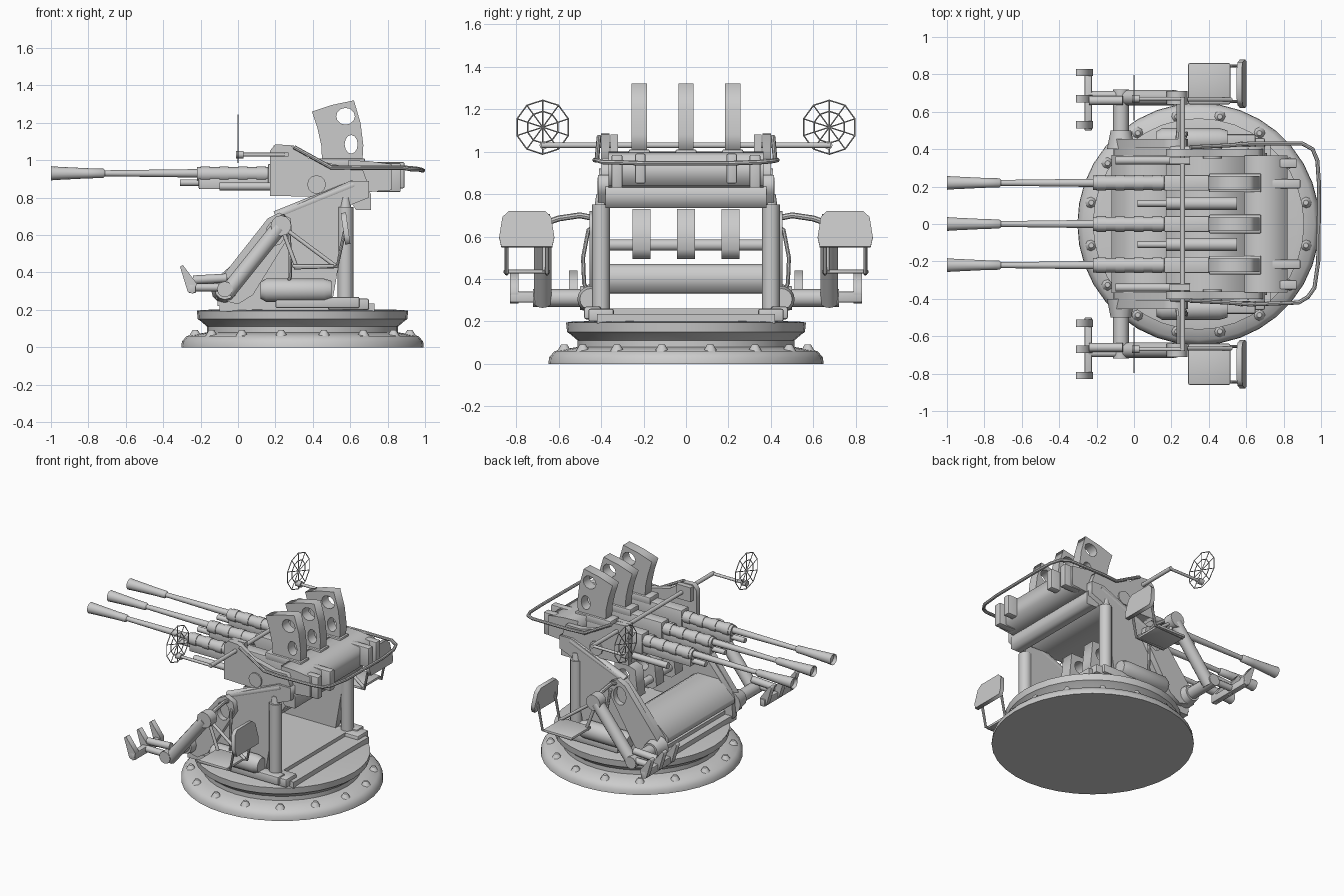
import bpy, bmesh, math
from mathutils import Vector, Matrix


def add(name, me, smooth=False):
    ob = bpy.data.objects.new(name, me)
    bpy.context.collection.objects.link(ob)
    if smooth:
        bpy.ops.object.select_all(action='DESELECT')
        ob.select_set(True)
        bpy.context.view_layer.objects.active = ob
        bpy.ops.object.shade_smooth_by_angle(angle=math.radians(40))
    return ob


def from_bm(name, bm, smooth=False):
    bmesh.ops.recalc_face_normals(bm, faces=bm.faces)
    me = bpy.data.meshes.new(name)
    bm.to_mesh(me)
    bm.free()
    return add(name, me, smooth)


def box(name, x, y, z, bevel=0.0):
    bm = bmesh.new()
    y = sorted(y)
    c = [(a[0] + a[1]) / 2 for a in (x, y, z)]
    s = [a[1] - a[0] for a in (x, y, z)]
    bmesh.ops.create_cube(bm, size=1, matrix=Matrix.Translation(c) @ Matrix.Diagonal((*s, 1)))
    if bevel:
        bmesh.ops.bevel(bm, geom=bm.edges[:], offset=bevel, segments=2, affect='EDGES', profile=0.5)
    return from_bm(name, bm, bool(bevel))


def rod(name, a, b, r1, r2=None, n=12):
    a, b = Vector(a), Vector(b)
    d = b - a
    bm = bmesh.new()
    m = Matrix.Translation((a + b) / 2) @ d.to_track_quat('Z', 'Y').to_matrix().to_4x4()
    bmesh.ops.create_cone(bm, cap_ends=True, segments=n, radius1=r1,
                          radius2=r1 if r2 is None else r2, depth=d.length, matrix=m)
    return from_bm(name, bm, True)


def lathe(name, prof, centre, axis='Z', n=36):
    bm = bmesh.new()
    vs = [bm.verts.new((r, 0, z)) for r, z in prof]
    es = [bm.edges.new(p) for p in zip(vs, vs[1:])]
    bmesh.ops.spin(bm, geom=vs + es, cent=(0, 0, 0), axis=(0, 0, 1), angle=2 * math.pi, steps=n)
    bmesh.ops.remove_doubles(bm, verts=bm.verts, dist=1e-4)
    if axis == 'X':
        bm.transform(Matrix.Rotation(math.pi / 2, 4, 'Y'))
    bm.transform(Matrix.Translation(centre))
    return from_bm(name, bm, True)


def curve_mesh(name, cu, matrix=None, smooth=False):
    tmp = bpy.data.objects.new(name + "_tmp", cu)
    bpy.context.collection.objects.link(tmp)
    dg = bpy.context.evaluated_depsgraph_get()
    me = bpy.data.meshes.new_from_object(tmp.evaluated_get(dg))
    bpy.data.objects.remove(tmp)
    if matrix:
        me.transform(matrix)
    return add(name, me, smooth)


def spline(cu, pts, cyclic):
    sp = cu.splines.new('POLY')
    sp.points.add(len(pts) - 1)
    for p, c in zip(sp.points, pts):
        p.co = (*c, 1) if len(c) == 3 else (*c, 0, 1)
    sp.use_cyclic_u = cyclic


def pipe(name, pts, r, cyclic=False, res=2):
    cu = bpy.data.curves.new(name, 'CURVE')
    cu.dimensions = '3D'
    cu.bevel_depth, cu.bevel_resolution, cu.use_fill_caps = r, res, True
    spline(cu, pts, cyclic)
    return curve_mesh(name, cu, smooth=True)


def plate(name, pts, y0, y1, holes=()):
    """Side profile in x-z, extruded in y; holes are (x, z, rx, rz)."""
    cu = bpy.data.curves.new(name, 'CURVE')
    cu.dimensions, cu.fill_mode, cu.extrude = '2D', 'BOTH', abs(y1 - y0) / 2
    spline(cu, pts, True)
    for hx, hz, rx, rz in holes:
        ang = [i * math.pi / 6 for i in range(12)]
        spline(cu, [(hx + rx * math.cos(t), hz + rz * math.sin(t)) for t in ang], True)
    m = Matrix.Translation((0, (y0 + y1) / 2, 0)) @ Matrix.Rotation(math.pi / 2, 4, 'X')
    return curve_mesh(name, cu, m)


# Round base with bolted flange and turntable
CX = 0.345
lathe("base", [(0, 0), (0.648, 0), (0.645, 0.03), (0.62, 0.06), (0.54, 0.075), (0.51, 0.08), (0.51, 0.11),
               (0.545, 0.14), (0.56, 0.15), (0.565, 0.195), (0.53, 0.2), (0, 0.21)], (CX, 0, 0))
for i in range(16):
    t = (i + 0.5) * math.pi / 8
    x, y = CX + 0.585 * math.cos(t), 0.585 * math.sin(t)
    rod("flange_bolt", (x, y, 0.055), (x, y, 0.092), 0.036, 0.014, 8)
box("deck_plate", (-0.1, 0.73), (-0.42, 0.42), (0.19, 0.235))
box("deck_step", (-0.05, 0.6), (-0.37, 0.37), (0.23, 0.26))

# Raised sloping locker and spare magazines
plate("front_locker", [(-0.12, 0.33), (-0.12, 0.365), (0.0, 0.47), (0.16, 0.47), (0.2, 0.45), (0.2, 0.34)], -0.37, 0.37)
for y in (-0.21, 0, 0.21):
    plate("spare_magazine", [(0.2, 0.52), (0.22, 0.71), (0.28, 0.73), (0.38, 0.73), (0.4, 0.54), (0.37, 0.495), (0.23, 0.495)],
          y - 0.043, y + 0.043, [(0.31, 0.65, 0.045, 0.045)])
rod("magazine_rail", (0.25, -0.37, 0.56), (0.25, 0.37, 0.56), 0.027)

# Three guns
for y in (-0.22, 0, 0.22):
    lathe("barrel", [(0, 0.02), (0.028, 0.02), (0.038, 0), (0.036, 0.02), (0.027, 0.2), (0.025, 0.28), (0.016, 0.29),
                     (0.022, 0.75), (0.022, 0.82), (0, 0.82)], (-1, y, 0.93), 'X', 14)
    rod("recoil_jacket", (-0.22, y, 0.925), (0.2, y, 0.925), 0.038)
    for x in (-0.2, -0.1, 0.0, 0.1):
        rod("jacket_collar", (x, y, 0.925), (x + 0.05, y, 0.925), 0.042)
    rod("gas_tube", (-0.31, y, 0.88), (-0.2, y, 0.88), 0.018)
    box("lower_receiver", (-0.21, 0.3), (y - 0.03, y + 0.03), (0.845, 0.91), 0.008)
    box("receiver", (0.16, 0.72), (y - 0.042, y + 0.042), (0.84, 0.98), 0.008)
    box("feed_block", (0.4, 0.68), (y - 0.05, y + 0.05), (0.96, 1.01), 0.008)
    # Tall pierced magazine
    plate("magazine", [(0.395, 1.26), (0.5, 1.295), (0.62, 1.32), (0.655, 1.2), (0.67, 1.08), (0.665, 0.99), (0.45, 0.99),
                       (0.445, 1.08), (0.425, 1.17)], y - 0.036, y + 0.036,
          [(0.575, 1.235, 0.05, 0.045), (0.605, 1.085, 0.035, 0.05)])
for y in (-0.11, 0.11):
    rod("recoil_cylinder", (0.17, y, 0.88), (0.55, y, 0.88), 0.035)
    rod("recoil_piston", (0.02, y, 0.88), (0.17, y, 0.88), 0.018)

# Cradle rear block, floor and shelf
plate("cradle_block", [(0.59, 1.0), (0.7, 0.995), (0.82, 0.98), (0.82, 0.84), (0.7, 0.83), (0.6, 0.83)], -0.365, 0.365)
plate("cradle_shelf", [(0.6, 0.85), (0.69, 0.85), (0.71, 0.82), (0.71, 0.735), (0.63, 0.735), (0.59, 0.8)], -0.38, 0.38)
plate("cradle_floor", [(0.17, 0.81), (0.17, 0.84), (0.62, 0.84), (0.62, 0.8)], -0.37, 0.37)
pipe("rear_rail", [(0.3, 0.41, 1.07), (0.5, 0.42, 0.96), (0.62, 0.43, 0.96), (0.9, 0.43, 0.96), (0.955, 0.4, 0.955), (0.98, 0.34, 0.95),
                   (0.99, 0.2, 0.945), (0.985, -0.2, 0.945), (0.965, -0.34, 0.95), (0.93, -0.39, 0.95), (0.88, -0.42, 0.96),
                   (0.62, -0.43, 0.96), (0.5, -0.42, 0.96), (0.3, -0.41, 1.07)], 0.011)
rod("sight_crossbar", (0.26, -0.68, 1.03), (0.26, 0.68, 1.03), 0.014)

# Mirrored side parts
for s in (-1, 1):
    box("rear_grip_box", (0.72, 0.89), (s * 0.19, s * 0.24), (0.85, 0.99), 0.008)
    box("rear_grip_plate", (0.74, 0.87), (s * 0.3, s * 0.35), (0.83, 0.985), 0.006)
    plate("cradle_side", [(0.17, 0.81), (0.17, 1.05), (0.2, 1.085), (0.28, 1.08), (0.38, 1.01), (0.55, 0.97), (0.66, 0.97),
                          (0.7, 0.86), (0.6, 0.8)], s * 0.36, s * 0.4)
    box("sight_mount", (0.19, 0.3), (s * 0.32, s * 0.355), (0.98, 1.08))
    rod("cradle_spring", (-0.1, s * 0.34, 0.86), (0.3, s * 0.34, 0.86), 0.022)
    # Pedestal cheek with oval raised rim, rear post and trunnion
    plate("cheek", [(-0.11, 0.22), (-0.1, 0.36), (0.0, 0.48), (0.2, 0.71), (0.4, 0.8), (0.6, 0.89), (0.7, 0.89),
                    (0.7, 0.8), (0.6, 0.76), (0.54, 0.45), (0.5, 0.22)], s * 0.365, s * 0.415)
    plate("cheek_rim", [(-0.12, 0.26), (-0.1, 0.36), (0.16, 0.69), (0.22, 0.72), (0.28, 0.69), (0.29, 0.62), (0.08, 0.28), (0.0, 0.23)],
          s * 0.41, s * 0.455, [(0.2, 0.61, 0.05, 0.065)])
    rod("cheek_edge_tube", (0.2, s * 0.39, 0.7), (0.62, s * 0.39, 0.87), 0.028)
    rod("rear_post", (0.575, s * 0.4, 0.22), (0.575, s * 0.4, 0.75), 0.042)
    rod("post_cap", (0.575, s * 0.4, 0.75), (0.575, s * 0.4, 0.8), 0.03, 0.022)
    box("post_foot", (0.48, 0.7), (s * 0.34, s * 0.46), (0.2, 0.26), 0.01)
    rod("trunnion", (0.42, s * 0.35, 0.87), (0.42, s * 0.41, 0.87), 0.05)
    # Drive motor
    lathe("drive_motor", [(0, 0), (0.045, 0), (0.062, 0.03), (0.062, 0.34), (0.05, 0.38), (0, 0.38)],
          (0.12, s * 0.45, 0.305), 'X', 16)
    box("motor_mount", (0.2, 0.65), (s * 0.4, s * 0.48), (0.21, 0.27), 0.01)
    pipe("hydraulic_hose", [(0.25, s * 0.42, 0.66), (0.27, s * 0.46, 0.63), (0.28, s * 0.485, 0.5), (0.28, s * 0.48, 0.38),
                            (0.25, s * 0.45, 0.3)], 0.01)
    # Cross shaft and leg support arm
    rod("cross_shaft", (-0.07, s * 0.4, 0.31), (-0.07, s * 0.72, 0.31), 0.042)
    rod("shaft_hub", (-0.07, s * 0.4, 0.31), (-0.07, s * 0.5, 0.31), 0.075, 0.055)
    rod("support_arm", (-0.06, s * 0.675, 0.29), (0.22, s * 0.675, 0.64), 0.042)
    rod("arm_head", (0.23, s * 0.64, 0.65), (0.23, s * 0.71, 0.65), 0.055)
    pipe("arm_tie", [(0.23, s * 0.4, 0.68), (0.24, s * 0.5, 0.7), (0.24, s * 0.6, 0.685), (0.24, s * 0.67, 0.66)], 0.014)
    # Foot rest
    rod("foot_arm", (-0.24, s * 0.69, 0.32), (-0.04, s * 0.69, 0.32), 0.022)
    box("foot_bar", (-0.265, -0.225), (s * 0.5, s * 0.83), (0.29, 0.34), 0.006)
    for y in (0.53, 0.67, 0.81):
        plate("foot_pedal", [(-0.31, 0.43), (-0.295, 0.44), (-0.25, 0.38), (-0.22, 0.34), (-0.24, 0.285), (-0.27, 0.3)],
              s * (y - 0.02), s * (y + 0.02))
    rod("pedal_link", (-0.24, s * 0.66, 0.36), (-0.06, s * 0.66, 0.37), 0.024)
    # Seat with rounded back
    box("seat_pan", (0.29, 0.515), (s * 0.64, s * 0.86), (0.425, 0.445), 0.008)
    back = plate("seat_back", [(-0.12, -0.085), (-0.13, -0.04), (-0.115, 0.055), (-0.085, 0.085), (0.085, 0.085),
                               (0.115, 0.055), (0.13, -0.04), (0.12, -0.085)], -0.014, 0.014)
    back.location = (0.575, s * 0.75, 0.635)
    back.rotation_euler = (0, math.radians(8), math.radians(90))
    back.rotation_mode = 'XYZ'
    back.rotation_euler = (math.radians(-8), 0, math.radians(90))
    for y in (0.655, 0.845):
        pipe("seat_frame", [(0.3, s * y, 0.425), (0.53, s * y, 0.43), (0.555, s * y, 0.55), (0.57, s * y, 0.62)], 0.009)
    for x in (0.31, 0.52):
        rod("seat_strut", (0.23, s * 0.665, 0.65), (x, s * 0.665, 0.435), 0.011)
    # Spider ring sight
    c = Vector((0, s * 0.675, 1.115))
    ring = lambda r, n: [c + Vector((0, r * math.cos(a), r * math.sin(a)))
                         for a in (i * 2 * math.pi / n + math.pi / n for i in range(n))]
    for r in (0.127, 0.075):
        pipe("sight_ring", ring(r, 10), 0.0035, True, 0)
    for q in ring(0.127, 10):
        rod("sight_spoke", c, q, 0.003, n=4)
    rod("sight_arm", (0, s * 0.67, 1.03), (0.27, s * 0.67, 1.03), 0.01)
    rod("sight_knob", (-0.01, s * 0.67, 1.03), (0.03, s * 0.67, 1.03), 0.02)
